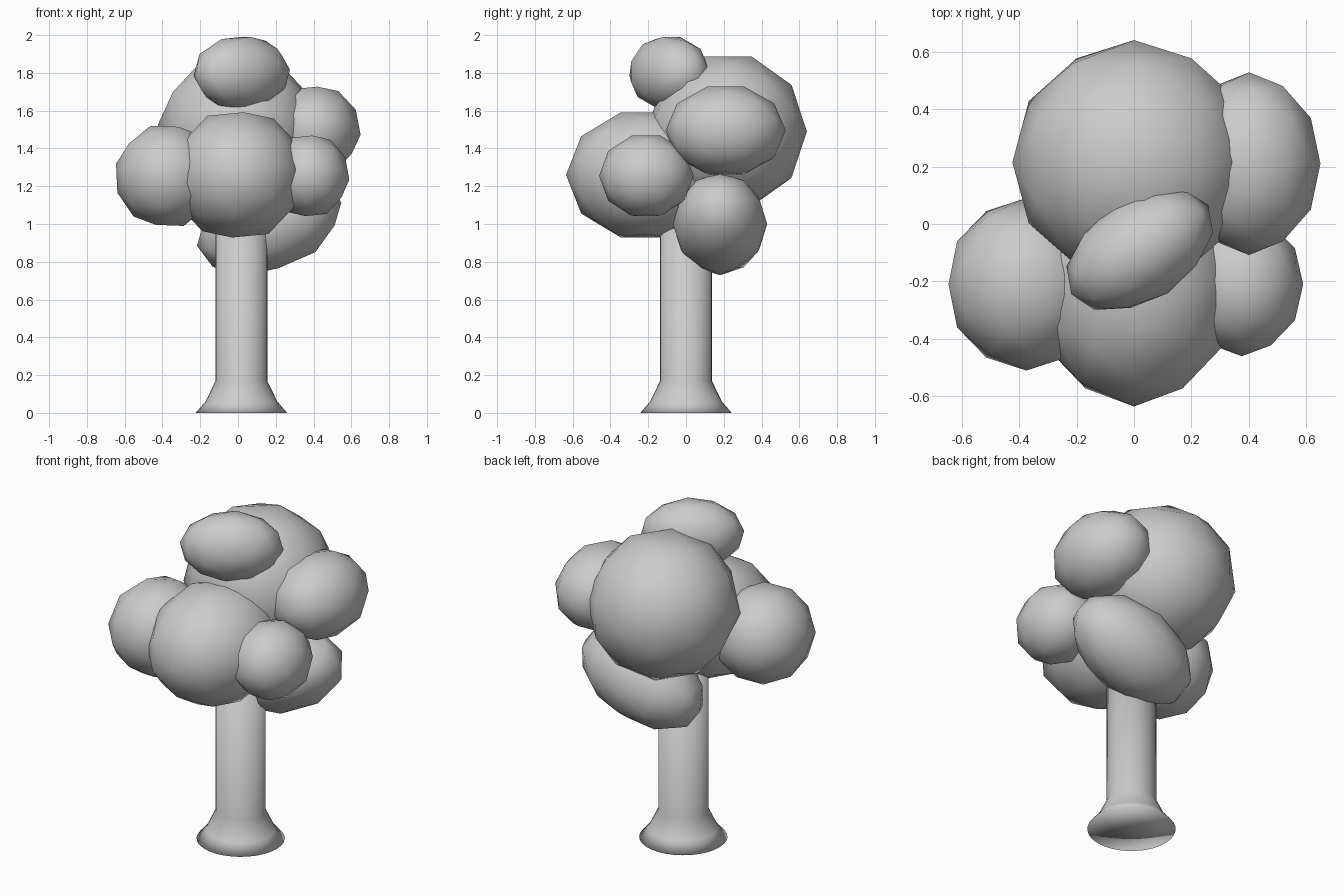
import bpy, bmesh, math
from mathutils import Matrix, Euler, Vector

if "Cube" in bpy.data.objects:
    bpy.data.objects.remove(bpy.data.objects["Cube"])


def finish(name, bm):
    """Turn a bmesh into a fully smooth-shaded object."""
    bmesh.ops.recalc_face_normals(bm, faces=bm.faces)
    for f in bm.faces:
        f.smooth = True
    mesh = bpy.data.meshes.new(name)
    bm.to_mesh(mesh)
    bm.free()
    ob = bpy.data.objects.new(name, mesh)
    bpy.context.collection.objects.link(ob)
    return ob


def foliage(name, centre, radii, rot=(0, 0, 0)):
    """Low-poly icosphere with edge midpoints on the axes, stretched and turned."""
    bm = bmesh.new()
    align = Matrix.Rotation(math.radians(31.717), 4, 'Y')
    bmesh.ops.create_icosphere(bm, subdivisions=2, radius=1.0, matrix=align)
    turn = Euler([math.radians(a) for a in rot]).to_matrix().to_4x4()
    scale = Matrix.Diagonal((*radii, 1.0))
    bm.transform(Matrix.Translation(Vector(centre)) @ turn @ scale)
    return finish(name, bm)


def trunk(name, centre, profile, sides=32):
    """Lathed trunk; profile is (radius, height), radius 0 closes the end."""
    bm = bmesh.new()
    pts = [bm.verts.new((centre[0] + r, centre[1], z)) for r, z in profile]
    edges = [bm.edges.new(p) for p in zip(pts, pts[1:])]
    bmesh.ops.spin(bm, geom=pts + edges, cent=(*centre, 0), axis=(0, 0, 1),
                   angle=math.tau, steps=sides, use_duplicate=False)
    bmesh.ops.remove_doubles(bm, verts=bm.verts, dist=1e-4)
    return finish(name, bm)


# Trunk with flared foot
trunk("trunk", (0.018, 0.0),
      [(0, 0), (0.242, 0), (0.19, 0.06), (0.137, 0.17), (0.137, 1.15), (0, 1.15)])

# Foliage clumps
foliage("foliage_back", (0.0, 0.215, 1.49), (0.425, 0.425, 0.42))
foliage("foliage_front", (0.0, -0.215, 1.26), (0.36, 0.42, 0.35))
foliage("foliage_top", (0.02, -0.09, 1.80), (0.285, 0.18, 0.20), (0, 0, 33))
foliage("foliage_left", (-0.375, -0.21, 1.255), (0.278, 0.30, 0.28), (0, 8, 0))
foliage("foliage_right_front", (0.375, -0.21, 1.255), (0.215, 0.25, 0.225))
foliage("foliage_right_back", (0.40, 0.21, 1.495), (0.25, 0.318, 0.245))
foliage("foliage_low", (0.165, 0.18, 1.0), (0.40, 0.25, 0.25), (0, -20, 0))
